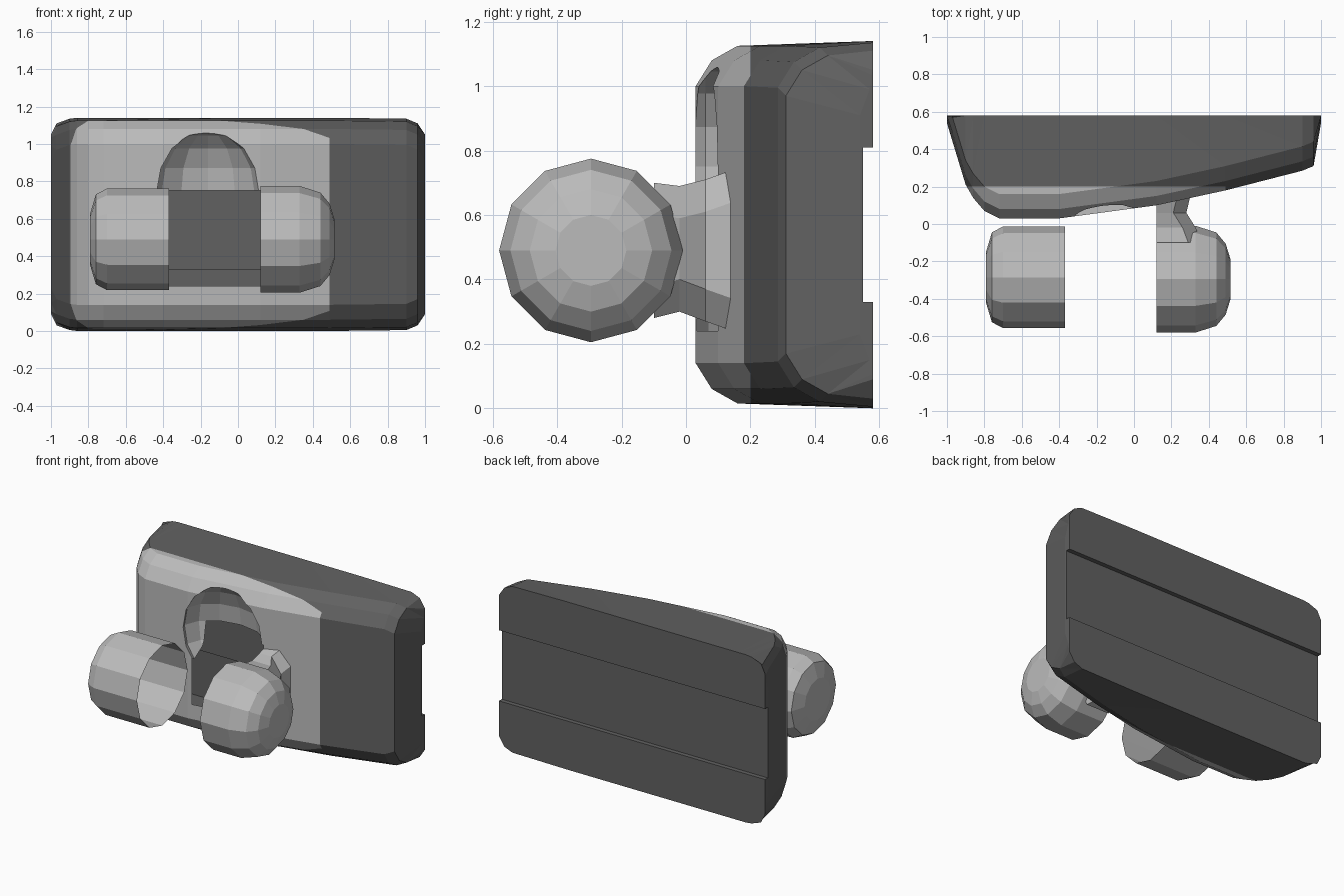
import bpy, bmesh, math
from mathutils import Vector

if "Cube" in bpy.data.objects:
    bpy.data.objects.remove(bpy.data.objects["Cube"])


def material(name, v):
    m = bpy.data.materials.new(name)
    m.diffuse_color = (v, v, v, 1)
    m.use_nodes = True
    m.node_tree.nodes["Principled BSDF"].inputs["Base Color"].default_value = m.diffuse_color
    return m


DARK = material("dark_grey", 0.12)
LIGHT = material("light_grey", 0.5)


def add(name, bm, mat=None, normals=True):
    if normals:
        bmesh.ops.recalc_face_normals(bm, faces=bm.faces)
    me = bpy.data.meshes.new(name)
    bm.to_mesh(me)
    bm.free()
    ob = bpy.data.objects.new(name, me)
    bpy.context.collection.objects.link(ob)
    if mat:
        me.materials.append(mat)
    return ob


def loft(rings, closed=True, caps=(True, True)):
    bm = bmesh.new()
    vr = [[bm.verts.new(p) for p in r] for r in rings]
    n = len(vr[0])
    for a, b in zip(vr, vr[1:]):
        for i in range(n if closed else n - 1):
            j = (i + 1) % n
            bm.faces.new((a[i], a[j], b[j], b[i]))
    for use, ring in zip(caps, (vr[0], vr[-1])):
        if use:
            bm.faces.new(ring)
    return bm


# Whole housing as a loft along x: (x, front y, top and bottom inset)
stations = [(-1, .54, .09), (-.97, .44, .03), (-.9, .21, .005), (-.86, .14, 0),
            (-.8, .07, 0), (-.72, .03, 0), (-.4, .03, 0), (.12, .10, 0),
            (.49, .18, 0), (.9, .285, .005), (.96, .31, .03), (1, .54, .09)]


def section(x, f, m):
    half = [(.58, m), (min(f + .13, .575), m + .015),
            (min(f + .05, .57), m + .06), (f, m + .14)]
    low = [(x, y, z) for y, z in half]
    high = [(x, y, 1.14 - z) for y, z in reversed(half)]
    groove = [(x, .58, .81), (x, .55, .81), (x, .55, .33), (x, .58, .33)]
    return low + high + groove


housing = add("housing_blank", loft([section(*s) for s in stations]))

# Thumb niche above the roller, cut as an ellipsoid
bm = bmesh.new()
bmesh.ops.create_uvsphere(bm, u_segments=12, v_segments=8, radius=1)
for v in bm.verts:
    v.co = Vector((-.16 + v.co.x * .285, .06 + v.co.y * .2, .75 + v.co.z * .32))
cutter = add("niche_cutter", bm)
cutter.hide_render = True
mod = housing.modifiers.new("niche", "BOOLEAN")
mod.object = cutter
mod.operation = "DIFFERENCE"
mod.solver = "EXACT"
shell = bpy.data.meshes.new_from_object(
    housing.evaluated_get(bpy.context.evaluated_depsgraph_get()))
for o in (housing, cutter):
    bpy.data.objects.remove(o)


# Split into dark body and light front panel, with a window behind the roller
def is_window(c):
    return -.37 < c.x < .12 and .24 < c.z < .75 and c.y < .45


def is_panel(c):
    niche = -.46 < c.x < .14 and .4 < c.z < 1.08 and c.y < .4
    return c.x < .49 and (c.y < .2 or niche)


def housing_part(name, panel, mat):
    bm = bmesh.new()
    bm.from_mesh(shell)
    bmesh.ops.triangulate(bm, faces=bm.faces)
    for axis, pos in ((0, -.37), (0, .12), (0, .49), (1, .2), (2, .24), (2, .75)):
        co, no = Vector(), Vector()
        co[axis], no[axis] = pos, 1
        bmesh.ops.bisect_plane(bm, geom=bm.verts[:] + bm.edges[:] + bm.faces[:],
                               dist=1e-5, plane_co=co, plane_no=no)
    drop = []
    for f in bm.faces:
        c = f.calc_center_median()
        if is_window(c) or is_panel(c) != panel:
            drop.append(f)
    bmesh.ops.delete(bm, geom=drop, context="FACES")
    bmesh.ops.dissolve_limit(bm, angle_limit=.01, verts=bm.verts, edges=bm.edges)
    add(name, bm, mat, normals=False)


housing_part("body", False, DARK)
housing_part("front_panel", True, LIGHT)


# Rounded end knobs, turned around the x axis and open at the inner end
def knob(name, cy, profile):
    rings = [[(x, cy + r * math.sin(a), .49 + r * math.cos(a))
              for a in (math.tau * i / 12 for i in range(12))] for x, r in profile]
    add(name, loft(rings, caps=(False, True)), LIGHT)


knob("left_knob", -.285, [(-.37, .272), (-.70, .272), (-.76, .24), (-.79, .14)])
knob("right_knob", -.295, [(.12, .285), (.33, .285), (.44, .25), (.49, .19), (.515, .11)])

# Neck joining the right knob to the panel: (y, bottom z, top z, outer x)
rings = []
for y, lo, hi, x in ((-.1, .28, .70, .36), (-.02, .30, .69, .33),
                     (.06, .27, .71, .28), (.145, .24, .74, .30)):
    rings.append([(.12, y, lo), (x - .07, y, lo), (x, y, lo + .1),
                  (x, y, hi - .1), (x - .07, y, hi), (.12, y, hi)])
add("neck", loft(rings, closed=False, caps=(False, False)), LIGHT)
